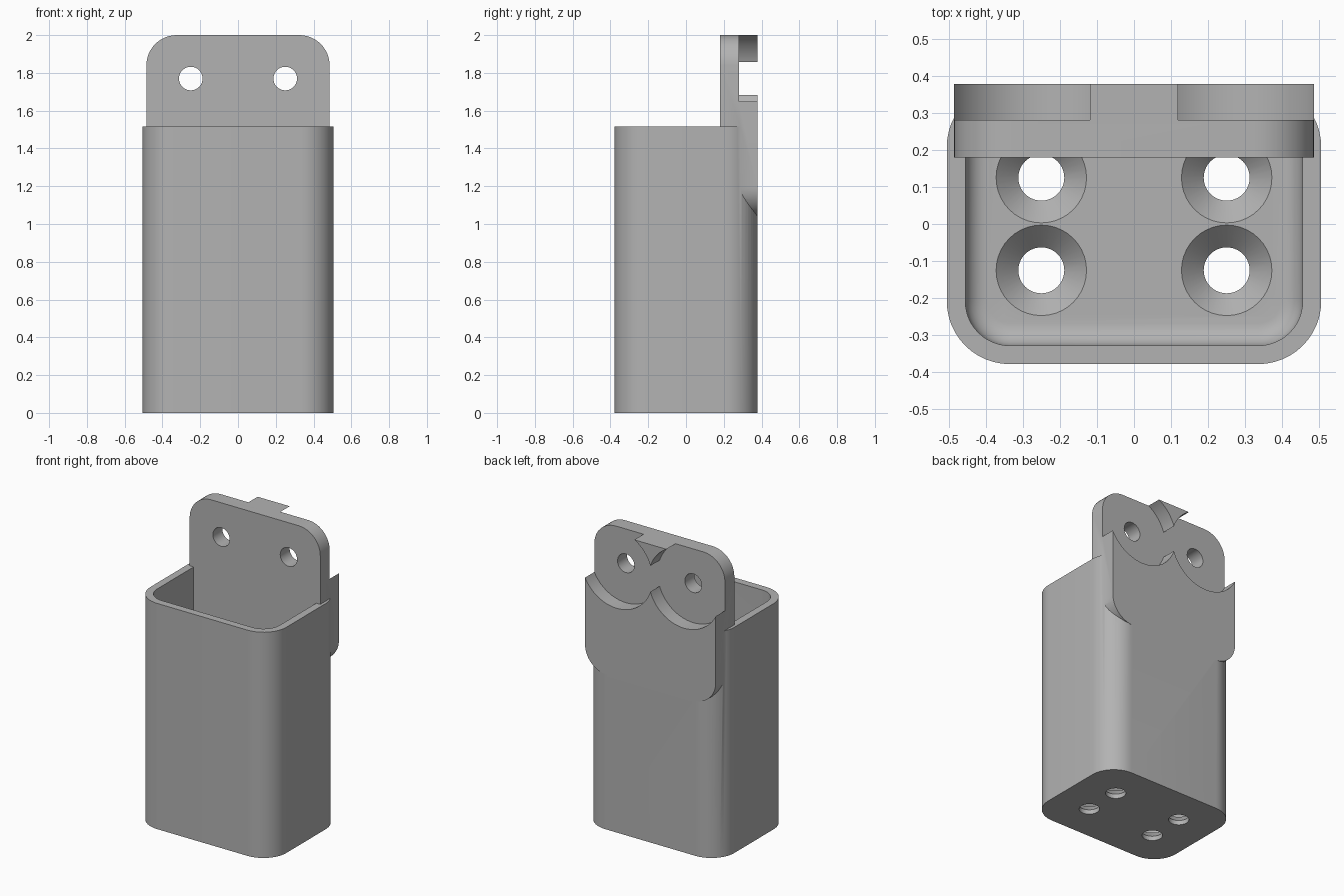
import bpy, bmesh, math
from mathutils import Matrix

cube = bpy.data.objects.get("Cube")
if cube:
    bpy.data.objects.remove(cube, do_unlink=True)

grey = bpy.data.materials.new("plain grey")
grey.use_nodes = True
colour = (0.45, 0.45, 0.45, 1)
grey.diffuse_color = colour
grey.node_tree.nodes["Principled BSDF"].inputs["Base Color"].default_value = colour


def ring(cx, cy, hx, hy, r, seg):
    """Rounded rectangle outline; a circle when hx = hy = r."""
    pts = []
    for k, (sx, sy) in enumerate([(1, 1), (-1, 1), (-1, -1), (1, -1)]):
        for i in range(seg + 1):
            a = math.pi / 2 * (k + i / seg)
            p = (cx + sx * (hx - r) + r * math.cos(a), cy + sy * (hy - r) + r * math.sin(a))
            if not pts or math.dist(p, pts[-1]) > 1e-5:
                pts.append(p)
    if math.dist(pts[0], pts[-1]) < 1e-5:
        pts.pop()
    return pts


def loft(name, centre, half, r, levels, seg=12, upright=False):
    """Solid through rounded outlines at (height, inset) levels; upright solids run along y."""
    bm = bmesh.new()
    rings = []
    for z, inset in levels:
        outline = ring(*centre, half[0] - inset, half[1] - inset, r - inset, seg)
        rings.append([bm.verts.new((x, y, z)) for x, y in outline])
    n = len(rings[0])
    bm.faces.new(rings[0][::-1])
    bm.faces.new(rings[-1])
    for low, high in zip(rings, rings[1:]):
        for i in range(n):
            j = (i + 1) % n
            bm.faces.new((low[i], low[j], high[j], high[i]))
    if upright:
        bm.transform(Matrix.Rotation(math.pi / 2, 4, "X"))
    bmesh.ops.recalc_face_normals(bm, faces=bm.faces)
    mesh = bpy.data.meshes.new(name)
    bm.to_mesh(mesh)
    bm.free()
    mesh.materials.append(grey)
    obj = bpy.data.objects.new(name, mesh)
    bpy.context.collection.objects.link(obj)
    return obj


def combine(target, tool, operation):
    """Apply one boolean and remove the tool."""
    mod = target.modifiers.new(operation, "BOOLEAN")
    mod.operation, mod.object, mod.solver = operation, tool, "EXACT"
    bpy.context.view_layer.objects.active = target
    bpy.ops.object.modifier_apply(modifier=mod.name)
    bpy.data.objects.remove(tool, do_unlink=True)


BACK, FLOOR, FILLET = 0.378, 0.09, 0.06

# Open box with a filleted floor
holder = loft("bracket_box", (0, 0), (0.505, BACK), 0.17, [(0, 0), (1.515, 0)])
steps = [math.pi / 2 * i / 6 for i in range(7)]
levels = [(FLOOR + FILLET * (1 - math.cos(t)), FILLET * (1 - math.sin(t))) for t in steps]
combine(holder, loft("cavity", (0, 0), (0.455, 0.328), 0.12, levels + [(1.7, 0)]), "DIFFERENCE")

# Thick mounting plate at the back, running down inside the box
plate = loft("mounting_plate", (0, 1.52), (0.485, 0.48), 0.16,
             [(-BACK, 0), (-0.18, 0)], upright=True)
combine(holder, plate, "UNION")

for side in (-1, 1):
    x = 0.25 * side
    # Round recess in the back of the plate, open at its outer top corner
    depth = [(-0.5, 0), (-0.28, 0)]
    combine(holder, loft("recess", (x, 1.77), (0.265, 0.265), 0.265, depth, 16, True), "DIFFERENCE")
    corner = loft("corner_relief", (x + 0.2 * side, 1.97), (0.2, 0.2), 0.001, depth, 1, True)
    combine(holder, corner, "DIFFERENCE")
    # Bolt hole through the plate
    combine(holder, loft("bolt_hole", (x, 1.77), (0.0625, 0.0625), 0.0625,
                         [(-0.5, 0), (0, 0)], 10, True), "DIFFERENCE")
    # Countersunk holes in the floor
    for y in (-0.125, 0.125):
        sink = [(-0.1, 0.06), (FLOOR - 0.06, 0.06), (FLOOR, 0), (FLOOR + 0.02, 0)]
        combine(holder, loft("screw_hole", (x, y), (0.122, 0.122), 0.122, sink, 10), "DIFFERENCE")

# Smooth rounded walls, sharp edges
bpy.ops.object.select_all(action="DESELECT")
holder.select_set(True)
bpy.context.view_layer.objects.active = holder
bpy.ops.object.shade_smooth_by_angle(angle=math.radians(30))
